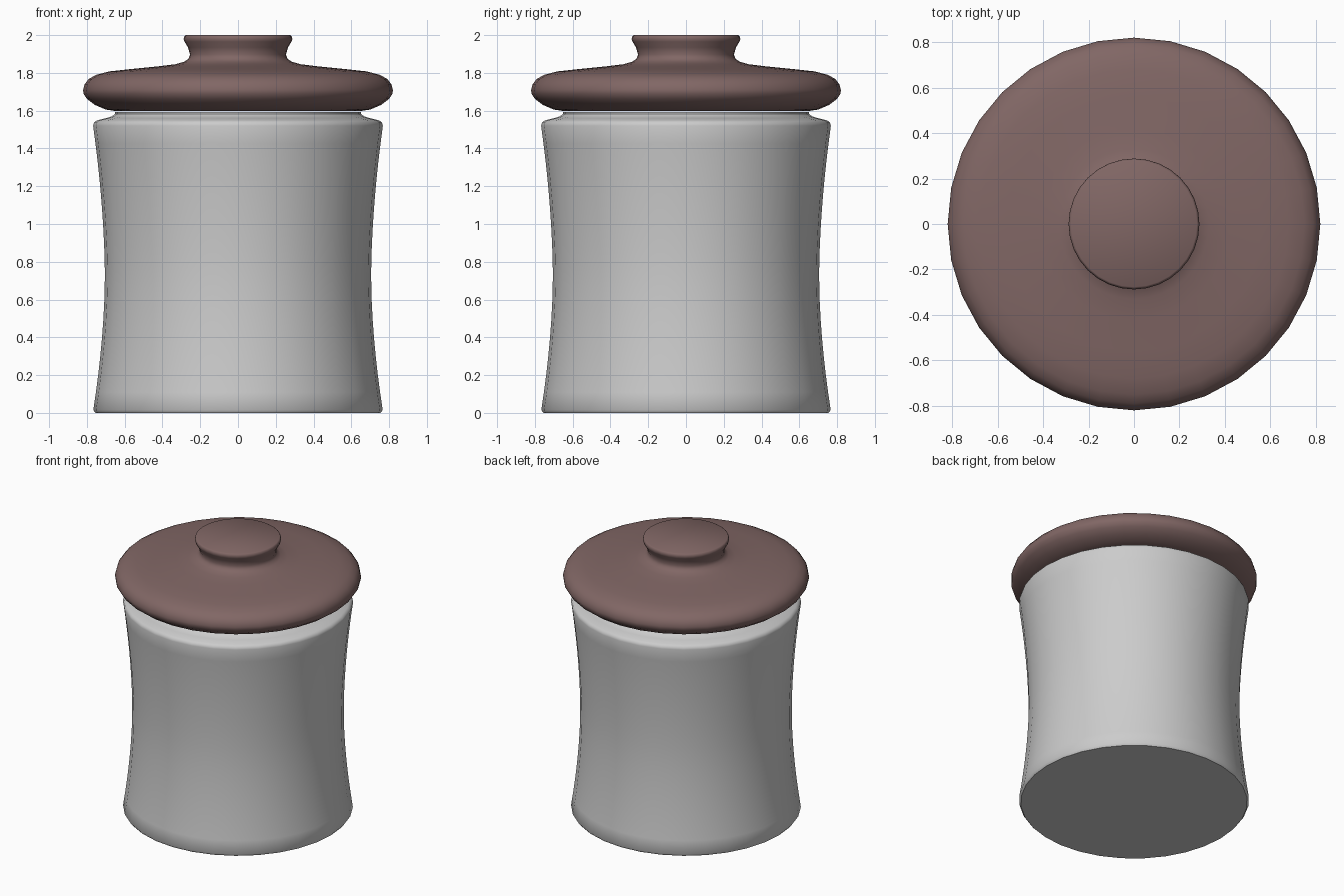
import bpy, math

if "Cube" in bpy.data.objects:
    bpy.data.objects.remove(bpy.data.objects["Cube"])

SEG = 32


def material(name, rgb):
    m = bpy.data.materials.new(name)
    m.diffuse_color = (*rgb, 1)
    m.use_nodes = True
    m.node_tree.nodes["Principled BSDF"].inputs["Base Color"].default_value = m.diffuse_color
    return m


def lathe(name, profile, mat):
    """Revolve (radius, z) points, bottom to top, around z; both ends get a cap."""
    verts = [(r * math.cos(2 * math.pi * i / SEG), r * math.sin(2 * math.pi * i / SEG), z)
             for r, z in profile for i in range(SEG)]
    faces = [(k * SEG + i, k * SEG + (i + 1) % SEG,
              (k + 1) * SEG + (i + 1) % SEG, (k + 1) * SEG + i)
             for k in range(len(profile) - 1) for i in range(SEG)]
    faces.append(tuple(reversed(range(SEG))))
    faces.append(tuple(range(len(verts) - SEG, len(verts))))
    me = bpy.data.meshes.new(name)
    me.from_pydata(verts, [], faces)
    me.materials.append(mat)
    ob = bpy.data.objects.new(name, me)
    bpy.context.collection.objects.link(ob)
    bpy.ops.object.select_all(action='DESELECT')
    ob.select_set(True)
    bpy.context.view_layer.objects.active = ob
    bpy.ops.object.shade_smooth_by_angle(angle=math.radians(50))
    return ob


glaze = material("light grey ceramic", (0.6, 0.6, 0.6))
brown = material("dull brown", (0.22, 0.135, 0.13))

# Waisted jar wall, then rounded shoulder and short neck
wall = [(0.705 + 0.062 * abs((z - 0.72) / (0.71 if z < 0.72 else 0.80)) ** 1.8, z)
        for z in [0.015 + 1.505 * i / 16 for i in range(17)]]
lathe("jar_body", [(0.755, 0)] + wall +
      [(0.762, 1.538), (0.746, 1.549), (0.70, 1.56), (0.667, 1.57),
       (0.652, 1.582), (0.652, 1.592)], glaze)

# Lid with rounded rim, gentle slope and flared knob
lathe("lid", [(0.65, 1.598), (0.70, 1.606), (0.757, 1.63), (0.80, 1.662),
              (0.818, 1.69), (0.82, 1.71), (0.812, 1.74), (0.79, 1.768),
              (0.75, 1.79), (0.68, 1.808), (0.56, 1.821), (0.42, 1.835),
              (0.33, 1.846), (0.285, 1.859), (0.262, 1.875), (0.254, 1.897),
              (0.265, 1.935), (0.283, 1.965), (0.288, 1.98), (0.284, 1.995),
              (0.277, 2.0)], brown)
